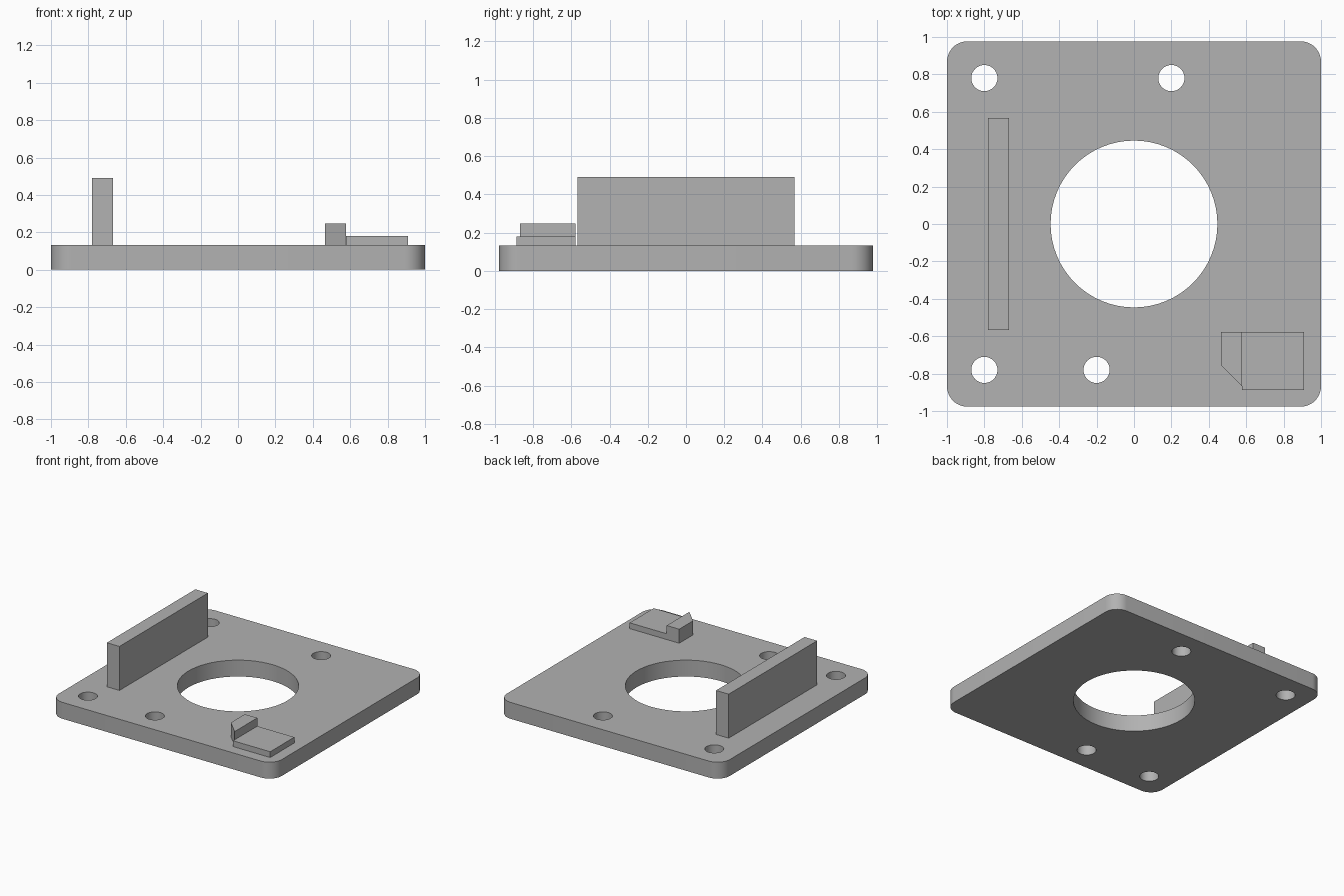
import bpy
import bmesh
from math import cos, sin, pi, radians
from mathutils import Vector

default = bpy.data.objects.get("Cube")
if default:
    bpy.data.objects.remove(default, do_unlink=True)

GREY = (0.445, 0.445, 0.445, 1)
grey = bpy.data.materials.new("plain_grey")
grey.use_nodes = True
grey.diffuse_color = GREY
grey.node_tree.nodes["Principled BSDF"].inputs["Base Color"].default_value = GREY


def arc(cx, cy, r, start=0, sweep=2 * pi, steps=64, closed=True):
    count = steps if closed else steps + 1
    return [(cx + r * cos(start + sweep * i / steps),
             cy + r * sin(start + sweep * i / steps)) for i in range(count)]


def rounded_rectangle(hx, hy, r):
    points = []
    for i, (sx, sy) in enumerate([(1, 1), (-1, 1), (-1, -1), (1, -1)]):
        points += arc(sx * (hx - r), sy * (hy - r), r, i * pi / 2, pi / 2, 12, False)
    return points


def rectangle(x0, x1, y0, y1):
    return [(x0, y0), (x1, y0), (x1, y1), (x0, y1)]


def prism(name, loops, z0, z1, smooth=False):
    """Extrude an outline, with optional hole loops, from z0 to z1."""
    bm = bmesh.new()
    for loop in loops:
        verts = [bm.verts.new((x, y, z0)) for x, y in loop]
        for a, b in zip(verts, verts[1:] + verts[:1]):
            bm.edges.new((a, b))
    bmesh.ops.triangle_fill(bm, edges=bm.edges[:], use_beauty=True, normal=(0, 0, 1))
    top = bmesh.ops.extrude_face_region(bm, geom=bm.faces[:], use_keep_orig=True)["geom"]
    bmesh.ops.translate(bm, vec=Vector((0, 0, z1 - z0)),
                        verts=[v for v in top if isinstance(v, bmesh.types.BMVert)])
    bmesh.ops.recalc_face_normals(bm, faces=bm.faces[:])
    mesh = bpy.data.meshes.new(name)
    bm.to_mesh(mesh)
    bm.free()
    mesh.materials.append(grey)
    obj = bpy.data.objects.new(name, mesh)
    bpy.context.collection.objects.link(obj)
    if smooth:
        bpy.ops.object.select_all(action="DESELECT")
        obj.select_set(True)
        bpy.context.view_layer.objects.active = obj
        bpy.ops.object.shade_smooth_by_angle(angle=radians(30))
    return obj


PLATE_TOP = 0.133

# Base plate with a large central opening and four screw holes
screw_holes = [(-0.8, 0.78), (0.2, 0.78), (-0.8, -0.78), (-0.2, -0.78)]
prism("base_plate",
      [rounded_rectangle(1, 0.977, 0.11), arc(0, 0, 0.446)]
      + [arc(x, y, 0.07, steps=32) for x, y in screw_holes],
      0, PLATE_TOP, smooth=True)

# Upright wall along the right side
prism("upright_wall", [rectangle(-0.78, -0.667, -0.567, 0.567)], PLATE_TOP, 0.49)

# Low pad and the taller chamfered stop beside it
prism("low_pad", [rectangle(0.577, 0.91, -0.887, -0.577)], PLATE_TOP, 0.18)
prism("chamfered_stop",
      [[(0.465, -0.577), (0.465, -0.755), (0.577, -0.867), (0.577, -0.577)]],
      PLATE_TOP, 0.247)
